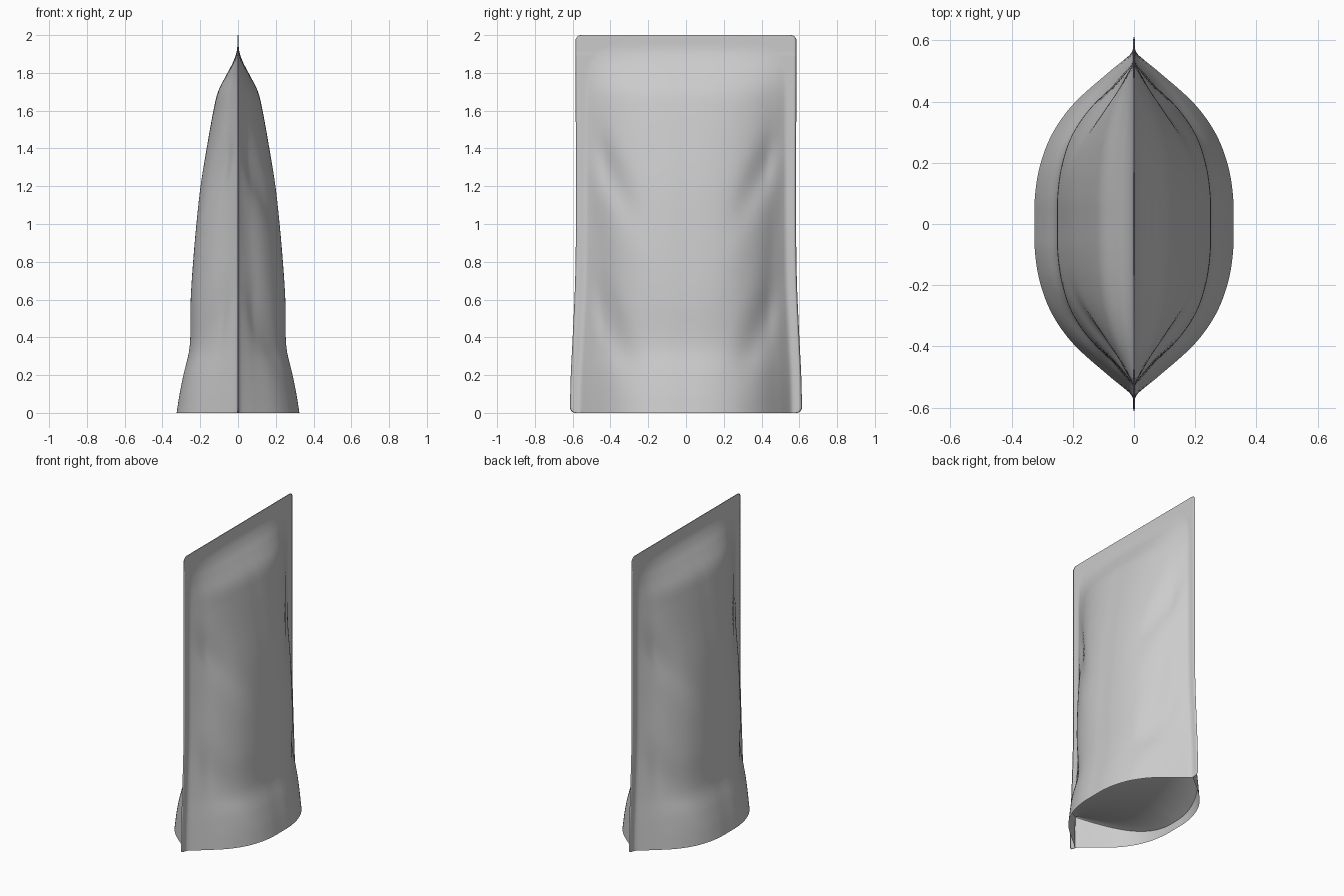
import bpy, bmesh, math

if "Cube" in bpy.data.objects:
    bpy.data.objects.remove(bpy.data.objects["Cube"])

NY, NZ, H = 104, 130, 2.0

# Profiles: half thickness by height, half width by height, cross-section shape
THICK = [(0, .325), (.1, .309), (.2, .289), (.35, .256), (.6, .25), (.8, .237), (1, .22), (1.2, .198),
         (1.4, .166), (1.6, .130), (1.7, .106), (1.8, .056), (1.86, .025), (1.92, .006), (2, .002)]
WIDTH = [(0, .615), (.2, .61), (.4, .6), (.7, .587), (1, .583), (2, .585)]
SECTION = [(0, 1), (.17, .995), (.35, .94), (.53, .815), (.7, .6), (.88, .25), (.96, .08), (1, .012), (1.3, .008)]
# Creases: y, z, long radius, short radius, tilt, depth
DENTS = [(.40, 1.27, .24, .07, .45, .022), (.42, .50, .28, .08, .40, .024),
         (.49, .95, .25, .05, .1, .012), (.25, .85, .22, .12, .3, -.005)]


def curve(pts, v):
    """Smooth interpolation through the profile points."""
    v = min(max(v, pts[0][0]), pts[-1][0])
    n = len(pts)
    i = next(k for k in range(n - 1) if v <= pts[k + 1][0])

    def slope(k):
        a, b = pts[max(k - 1, 0)], pts[min(k + 1, n - 1)]
        return (b[1] - a[1]) / (b[0] - a[0])
    (x0, y0), (x1, y1) = pts[i], pts[i + 1]
    d = x1 - x0
    t = (v - x0) / d
    return ((2 * t**3 - 3 * t**2 + 1) * y0 + (t**3 - 2 * t**2 + t) * d * slope(i)
            + (3 * t**2 - 2 * t**3) * y1 + (t**3 - t**2) * d * slope(i + 1))


def half_width(z, r=.03):
    """Outer width with rounded corners at both ends."""
    d = min(z, H - z)
    w = curve(WIDTH, z)
    return w if d >= r else w - r + math.sqrt(r * r - (r - d)**2)


def bulge(y, z):
    """Distance of the film from the middle plane."""
    u = abs(y) / (curve(WIDTH, z) - .05)
    s = max(curve(SECTION, u), .008)
    dent = 0
    for dy, dz, a, b, tilt, depth in DENTS:
        p, q = abs(y) - dy, z - dz
        c, sn = math.cos(tilt), math.sin(tilt)
        dent += depth * math.exp(-((p * sn + q * c) / a)**2 - ((p * c - q * sn) / b)**2)
    dent *= min(1, z / .3)
    return max(curve(THICK, z) * s - dent * min(1, s * 2.5), .003 if z < 1.9 else .002)


def make_object(name, grids):
    bm = bmesh.new()
    for grid in grids:
        vs = [[bm.verts.new(p) for p in row] for row in grid]
        for r0, r1 in zip(vs, vs[1:]):
            for k in range(len(r0) - 1):
                bm.faces.new((r0[k], r0[k + 1], r1[k + 1], r1[k]))
    bmesh.ops.remove_doubles(bm, verts=bm.verts, dist=1e-5)
    bmesh.ops.recalc_face_normals(bm, faces=bm.faces)
    me = bpy.data.meshes.new(name)
    bm.to_mesh(me)
    bm.free()
    ob = bpy.data.objects.new(name, me)
    bpy.context.collection.objects.link(ob)
    for p in me.polygons:
        p.use_smooth = True
    return ob


# Two side panels welded along the side seals and the top seal (rows denser at the ends)
heights = [H * (.5 - .5 * math.cos(math.pi * k / NZ)) for k in range(NZ + 1)]
panels = []
for side in (1, -1):
    grid = []
    for z in heights:
        row = []
        for j in range(NY + 1):
            y = (2 * j / NY - 1) * half_width(z)
            edge = j in (0, NY) or z >= H - 1e-6
            row.append((0 if edge else side * bulge(y, z), y, z))
        grid.append(row)
    panels.append(grid)
make_object("pouch_panels", panels)

# Bottom gusset: sealed low in the middle, high at the corners, gently domed
gusset = []
for j in range(NY + 1):
    t = 2 * j / NY - 1
    y = t * .58
    z = .045 + .18 * t * t
    x = bulge(y, z) - .001
    rise = .07 * (1 - t * t)
    gusset.append([(x * s, y, z + rise * (1 - s * s))
                   for s in [k / 16 - 1 for k in range(33)]])
make_object("bottom_gusset", [gusset])
